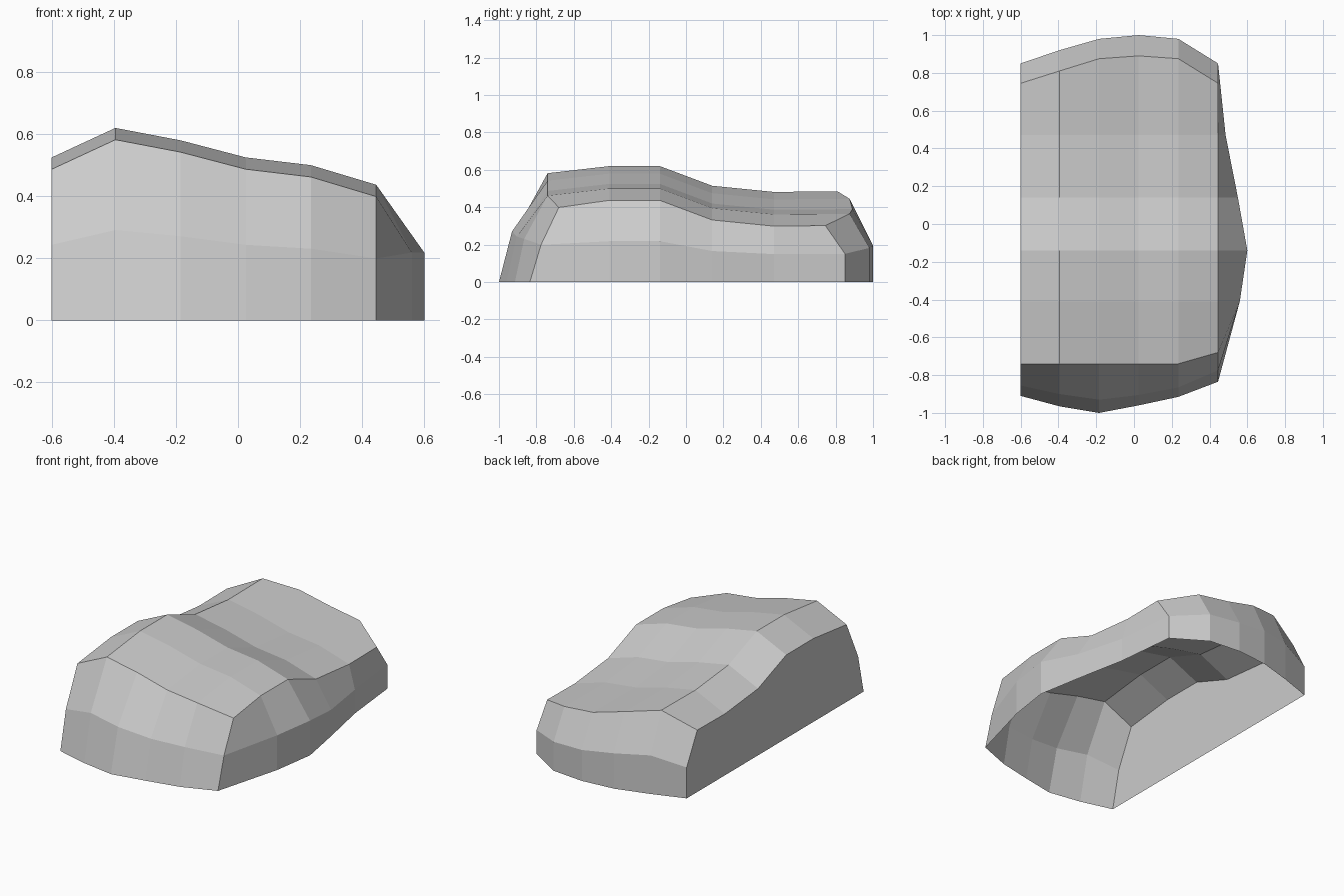
import bpy, bmesh

if "Cube" in bpy.data.objects:
    bpy.data.objects.remove(bpy.data.objects["Cube"])

# Stone colour
stone = bpy.data.materials.new("grey stone")
stone.diffuse_color = (0.6, 0.6, 0.6, 1)
stone.use_nodes = True
stone.node_tree.nodes["Principled BSDF"].inputs["Base Color"].default_value = stone.diffuse_color

# Columns across the rock: x, height offset, front (top, mid, foot) y, back (top, foot) y
columns = [
    (-0.60, -0.095, -0.74, -0.855, -0.91, 0.745, 0.85),
    (-0.395, 0.0, -0.74, -0.90, -0.965, 0.81, 0.92),
    (-0.185, -0.04, -0.74, -0.93, -1.0, 0.875, 0.98),
    (0.025, -0.095, -0.74, -0.905, -0.96, 0.89, 1.0),
    (0.235, -0.12, -0.74, -0.865, -0.915, 0.875, 0.98),
    (0.445, -0.183, -0.68, -0.775, -0.835, 0.745, 0.85),
]
# Rows along the crest: y, crest height, bulge of the right side
rows = [(-0.41, 0.62, 0.56), (-0.14, 0.62, 0.60), (0.14, 0.515, 0.55), (0.47, 0.482, 0.485)]
FRONT_H, BACK_H = 0.582, 0.485

bm = bmesh.new()


def strip(a, b):
    """Bridge two equally long vertex lists with quads."""
    for i in range(len(a) - 1):
        bm.faces.new((a[i], b[i], b[i + 1], a[i + 1]))


# Front, top and back, as one profile per column
profiles = []
for x, dz, ft, fm, fb, bt, bb in columns:
    zf, zb = FRONT_H + dz, BACK_H + dz
    pts = [(fb, 0), (fm, zf / 2), (ft, zf)]
    pts += [(y, h + dz) for y, h, _ in rows]
    pts += [(bt, zb), (bb, zb / 2), (bb, 0)]
    profiles.append([bm.verts.new((x, y, z)) for y, z in pts])
for a, b in zip(profiles, profiles[1:]):
    strip(a, b)

# Flat cut wall on the left
bm.faces.new(profiles[0])

# Bulging right side, sharing its corners with the last profile
edge = profiles[-1]
dz = columns[-1][1]
top = edge[2:8]
mid = [edge[1]] + [bm.verts.new((x, y, (h + dz) / 2)) for y, h, x in rows] + [edge[8]]
foot = [edge[0]] + [bm.verts.new((x, y, 0)) for y, h, x in rows] + [edge[9]]
strip(top, mid)
strip(mid, foot)

# Open underneath; aim all faces outward
bmesh.ops.recalc_face_normals(bm, faces=bm.faces)
if max(bm.faces, key=lambda f: f.calc_center_median().z).normal.z < 0:
    bmesh.ops.reverse_faces(bm, faces=bm.faces)
mesh = bpy.data.meshes.new("rock")
bm.to_mesh(mesh)
bm.free()
mesh.materials.append(stone)
bpy.context.collection.objects.link(bpy.data.objects.new("rock", mesh))
